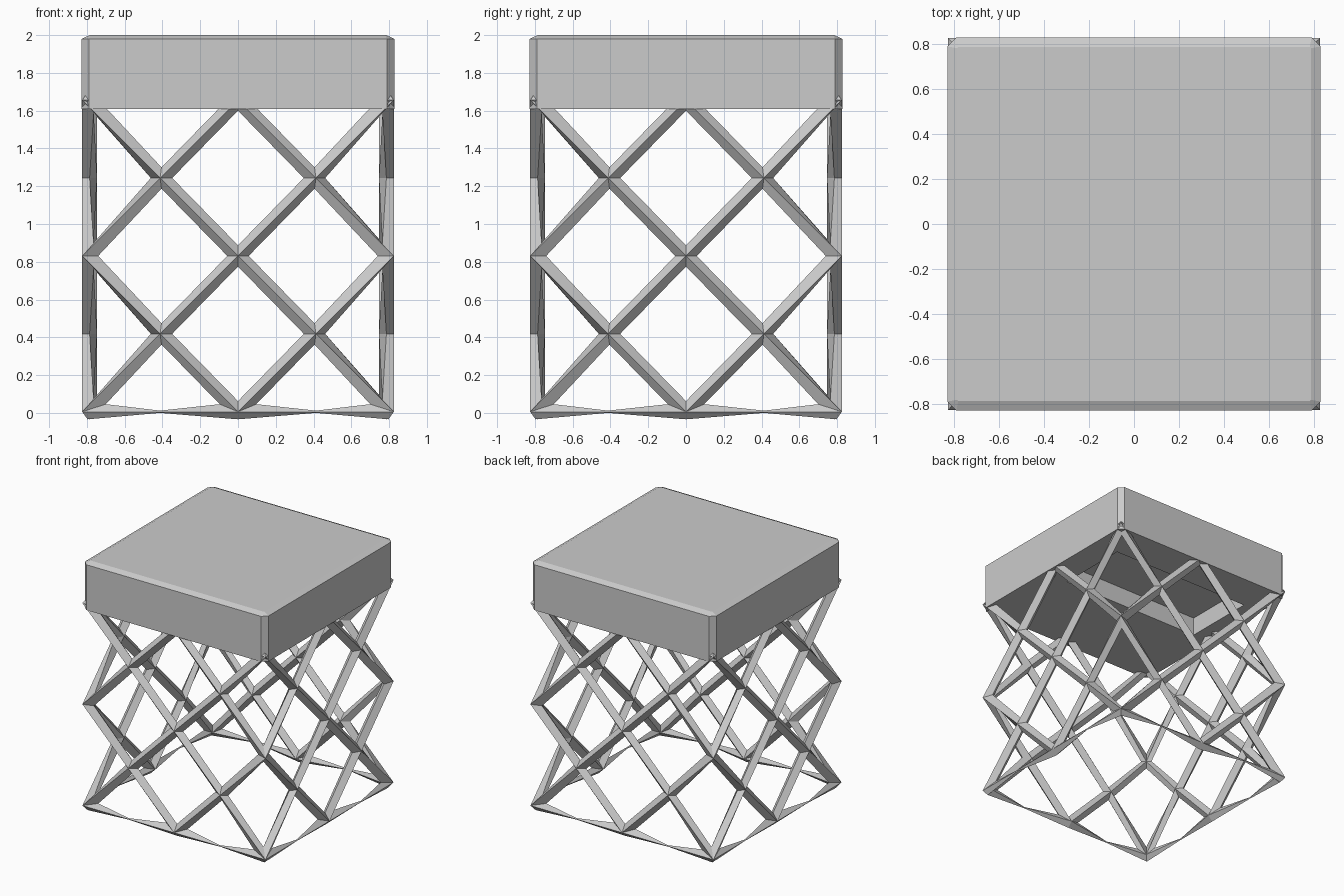
import bpy, bmesh

if "Cube" in bpy.data.objects:
    bpy.data.objects.remove(bpy.data.objects["Cube"])

HALF = 0.825          # half width of the square footprint
STEP = HALF / 2       # spacing of the lattice nodes
Z0 = 0.006


def new_object(name, bm):
    mesh = bpy.data.meshes.new(name)
    bm.to_mesh(mesh)
    bm.free()
    ob = bpy.data.objects.new(name, mesh)
    bpy.context.collection.objects.link(ob)
    return ob


def apply_modifier(ob, mod):
    bpy.ops.object.select_all(action='DESELECT')
    bpy.context.view_layer.objects.active = ob
    ob.select_set(True)
    bpy.ops.object.modifier_apply(modifier=mod.name)


# Lattice base: a diamond net folded round the square, turned into struts
def perimeter(i):
    side, k = divmod(i % 16, 4)
    x, y = -HALF + k * STEP, -HALF
    for _ in range(side):
        x, y = -y, x
    return x, y


bm = bmesh.new()
nodes, thin = {}, []


def node(i, k):
    key = (i % 16, k)
    if key not in nodes:
        nodes[key] = bm.verts.new((*perimeter(i), Z0 + k * STEP))
    return nodes[key]


for i in range(16):
    for k in range(5):
        if (i + k) % 2 == 0:
            continue
        ring = [(i, max(k - 1, 0)), (i + 1, k), (i, min(k + 1, 4)), (i - 1, k)]
        bm.faces.new([node(*p) for p in ring])
        if k in (0, 4):
            thin.append(node(i, k))
bm.verts.index_update()
thin_ids = [v.index for v in thin]
lattice = new_object("lattice_base", bm)

# Rim struts taper to almost nothing halfway between the nodes
group = lattice.vertex_groups.new(name="strut_width")
group.add(list(range(len(lattice.data.vertices))), 1.0, 'REPLACE')
group.add(thin_ids, 0.15, 'REPLACE')
wire = lattice.modifiers.new("struts", 'WIREFRAME')
wire.thickness = 0.08
wire.offset = -1
wire.use_boundary = True
wire.use_even_offset = True
wire.use_relative_offset = False
wire.vertex_group = group.name
apply_modifier(lattice, wire)


# Seat block with chamfered edges
def octagon(bm, half, cut, z):
    pts = []
    for sx, sy in ((1, 1), (-1, 1), (-1, -1), (1, -1)):
        a = (sx * half, sy * (half - cut), z)
        b = (sx * (half - cut), sy * half, z)
        pts += [a, b] if sx * sy > 0 else [b, a]
    return [bm.verts.new(p) for p in pts]


bm = bmesh.new()
loops = [octagon(bm, 0.828, 0.04, 1.61),
         octagon(bm, 0.828, 0.04, 1.98),
         octagon(bm, 0.785, 0.005, 2.0)]
bm.faces.new(loops[0][::-1])
bm.faces.new(loops[-1])
for lo, hi in zip(loops, loops[1:]):
    for j in range(8):
        n = (j + 1) % 8
        bm.faces.new((lo[j], lo[n], hi[n], hi[j]))
seat = new_object("seat", bm)

# Shallow pocket in the underside of the seat
bm = bmesh.new()
bmesh.ops.create_cube(bm, size=1)
pocket = new_object("underside_pocket_cutter", bm)
pocket.scale = (1.27, 0.60, 0.30)
pocket.location = (-0.03, 0.22, 1.61)
pocket.hide_render = True
cut = seat.modifiers.new("pocket", 'BOOLEAN')
cut.operation = 'DIFFERENCE'
cut.solver = 'EXACT'
cut.object = pocket
bpy.context.view_layer.update()
apply_modifier(seat, cut)
bpy.data.objects.remove(pocket)
